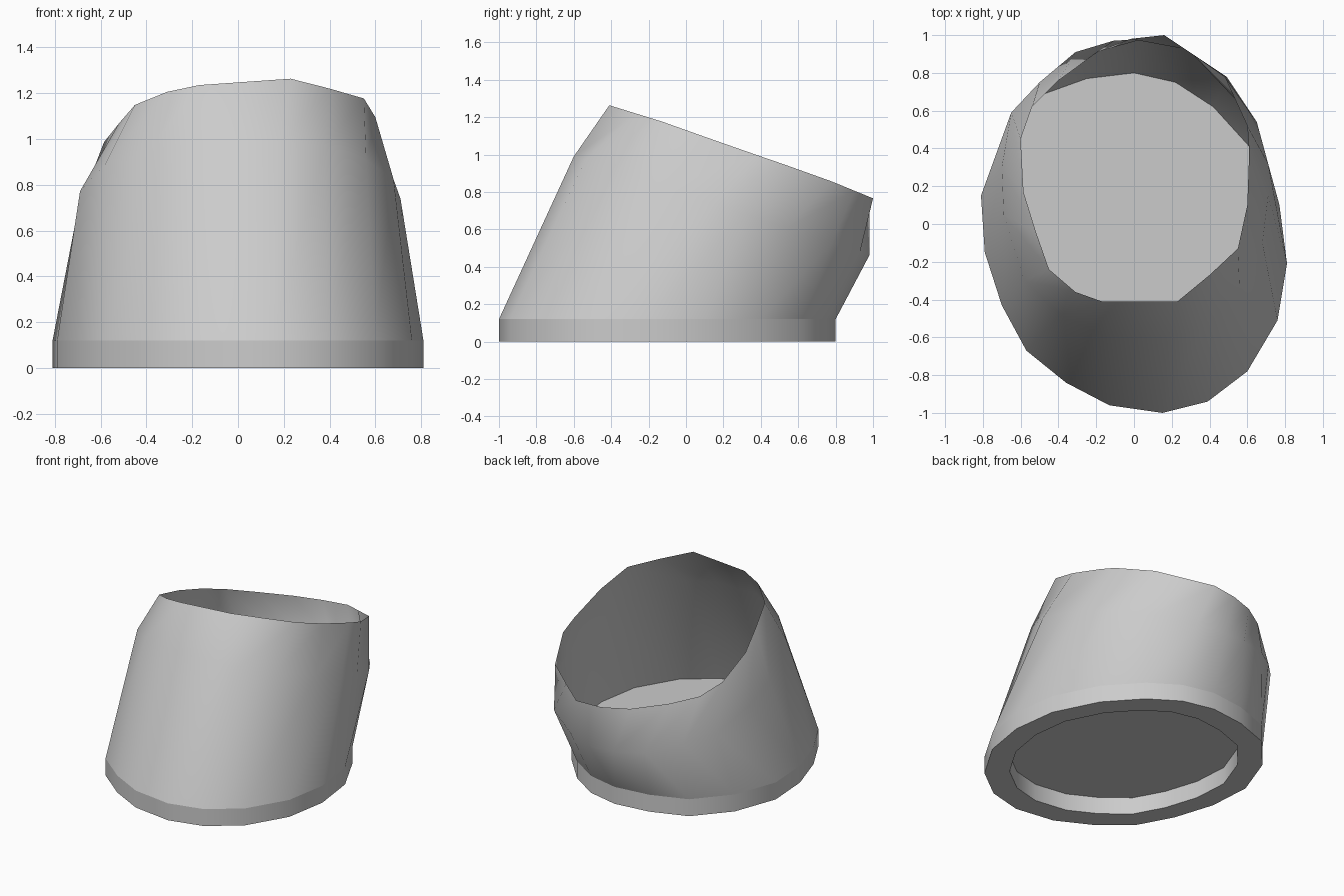
import bpy, bmesh, math

if "Cube" in bpy.data.objects:
    bpy.data.objects.remove(bpy.data.objects["Cube"])

# Outlines seen from above, counter-clockwise starting at the front
BASE = [(.15, -1), (.39, -.94), (.6, -.78), (.76, -.51), (.81, -.21), (.77, .1), (.62, .4),
        (.42, .62), (.22, .75), (0, .8), (-.25, .77), (-.5, .68), (-.7, .45), (-.81, .15),
        (-.79, -.15), (-.7, -.43), (-.57, -.67), (-.36, -.84), (-.13, -.96)]
MID = [(.18, -.6), (.38, -.54), (.56, -.36), (.68, -.1), (.71, .15), (.71, .32), (.65, .54),
       (.49, .78), (.25, .93), (.05, .98), (-.11, .97), (-.31, .91), (-.5, .75), (-.65, .59),
       (-.7, .3), (-.69, .05), (-.58, -.3), (-.39, -.48), (-.13, -.6)]
RIM = [(.23, -.41), (.4, -.27), (.55, -.13), (.6, .1), (.61, .38), (.6, .52), (.48, .78),
       (.31, .9), (.16, 1), (-.02, .98), (-.2, .91), (-.4, .76), (-.54, .62), (-.6, .45),
       (-.585, .17), (-.52, -.04), (-.45, -.24), (-.31, -.36), (-.17, -.41)]
BAND = .12


def loft(name, loops, cap=False):
    """Bridge a list of equal-length loops into one sheet, optionally capping the last."""
    bm = bmesh.new()
    rings = [[bm.verts.new(p) for p in loop] for loop in loops]
    for a, b in zip(rings, rings[1:]):
        for i in range(len(a)):
            j = (i + 1) % len(a)
            bm.faces.new((a[i], a[j], b[j], b[i]))
    if cap:
        bm.faces.new(rings[-1])
    for f in bm.faces:
        f.smooth = True
    mesh = bpy.data.meshes.new(name)
    bm.to_mesh(mesh)
    bm.free()
    ob = bpy.data.objects.new(name, mesh)
    bpy.context.collection.objects.link(ob)
    bpy.ops.object.select_all(action='DESELECT')
    ob.select_set(True)
    bpy.context.view_layer.objects.active = ob
    bpy.ops.object.shade_smooth_by_angle(angle=math.radians(40))
    return ob


def flat(outline, z, s=1.0):
    return [(x * s, -.1 + (y + .1) * s, z) for x, y in outline]


# Backward-leaning open sleeve with a sloping mouth
mid = [(x, y, .99 - .335 * (y + .6)) for x, y in MID]
rim = [(x, y, 1.09 + .07 * x - .37 * y + .035 * y * y) for x, y in RIM]
loft("sleeve", [flat(BASE, BAND), mid, rim])

# Base band: outer wall, underside lip and recess wall
loft("base_band", [flat(BASE, BAND, .82), flat(BASE, 0, .82), flat(BASE, 0), flat(BASE, BAND)][::-1])

# Floor plate closing the sleeve
loft("floor", [flat(BASE, BAND)], cap=True)
